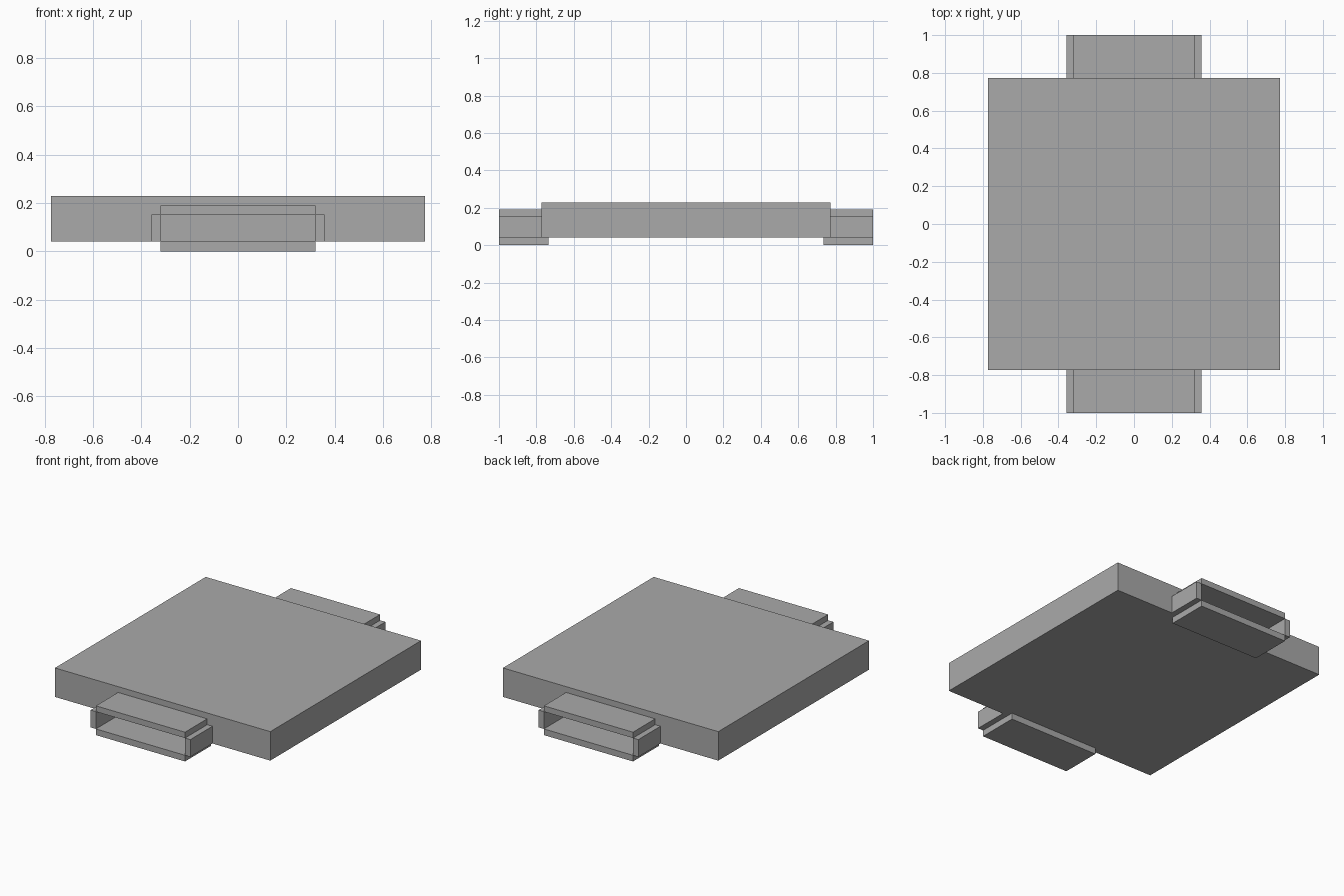
import bpy

cube = bpy.data.objects.get("Cube")
if cube:
    bpy.data.objects.remove(cube, do_unlink=True)

# Single grey material
grey = bpy.data.materials.new("plain grey")
grey.use_nodes = True
colour = (0.4, 0.4, 0.4, 1)
grey.diffuse_color = colour
grey.node_tree.nodes["Principled BSDF"].inputs["Base Color"].default_value = colour


def box(name, low, high):
    """Axis-aligned box between two corners."""
    centre = [(a + b) / 2 for a, b in zip(low, high)]
    bpy.ops.mesh.primitive_cube_add(size=1, location=centre)
    ob = bpy.context.object
    ob.name = name
    ob.scale = [b - a for a, b in zip(low, high)]
    bpy.ops.object.transform_apply(location=False, rotation=False, scale=True)
    ob.data.materials.append(grey)
    return ob


SLAB = 0.773           # half width of the square slab
INNER, OUTER = 0.735, 1.0   # depth range of each bracket
HALF, WALL = 0.32, 0.038    # bracket opening half width, plate thickness
FLOOR, ROOF = 0.04, 0.152   # bracket opening heights

# Main slab
box("slab", (-SLAB, -SLAB, FLOOR), (SLAB, SLAB, 0.228))

# Open rectangular bracket at the front and the back
for end, sign in (("front", -1), ("back", 1)):
    y0, y1 = sorted((sign * INNER, sign * OUTER))
    box(end + "_bottom_plate", (-HALF, y0, 0), (HALF, y1, FLOOR))
    box(end + "_top_plate", (-HALF, y0, ROOF), (HALF, y1, ROOF + WALL))
    # The side plates sit just outside the top and bottom plates
    for side, x0 in (("right", -HALF - WALL), ("left", HALF)):
        box(f"{end}_{side}_plate", (x0, y0, FLOOR), (x0 + WALL, y1, ROOF))
